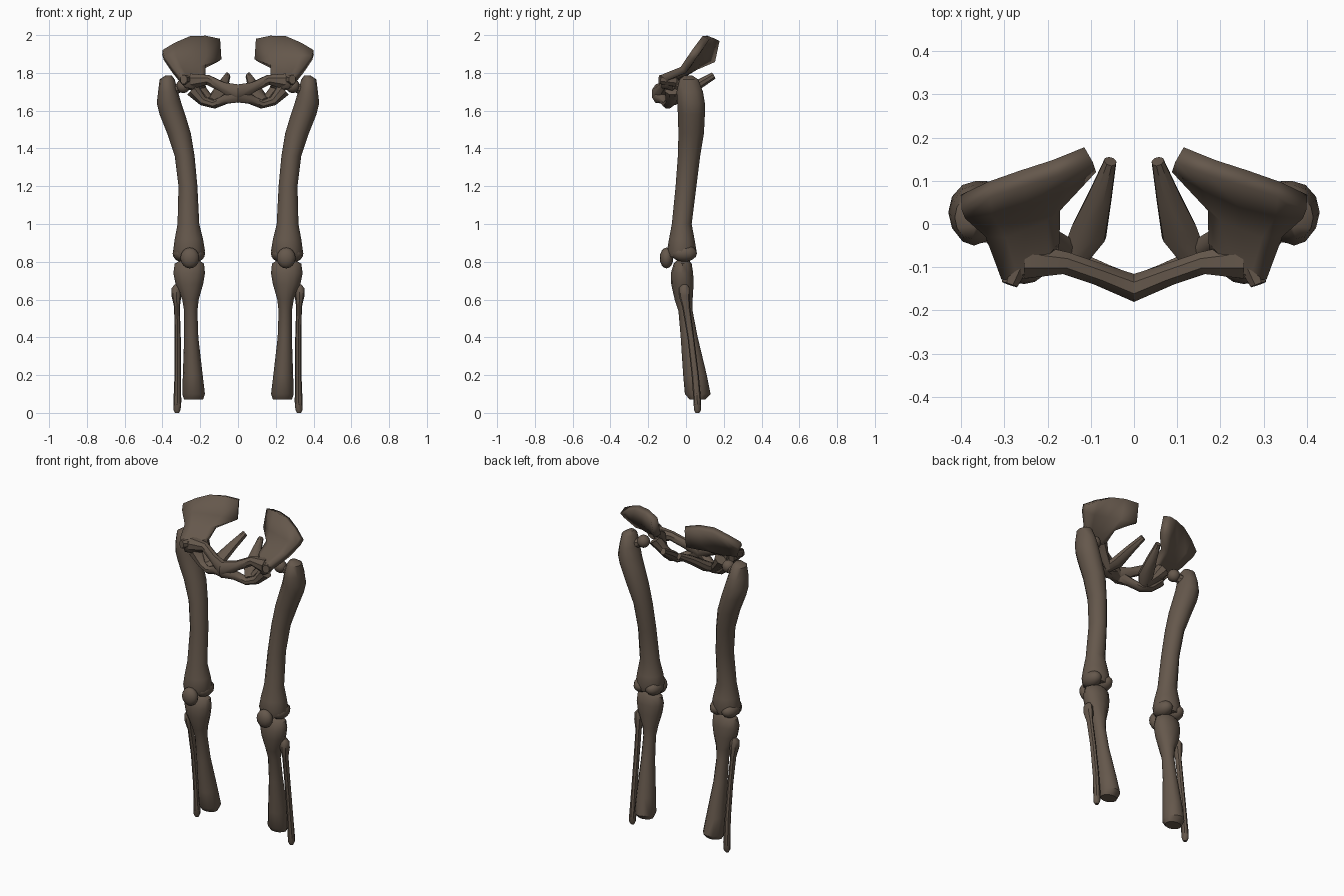
import bpy, bmesh, math
from mathutils import Vector

cube = bpy.data.objects.get("Cube")
if cube:
    bpy.data.objects.remove(cube)

bone = bpy.data.materials.new("brown_bone")
bone.use_nodes = True
colour = (0.13, 0.097, 0.072, 1)
bone.diffuse_color = colour
bsdf = bone.node_tree.nodes["Principled BSDF"]
bsdf.inputs["Base Color"].default_value = colour
bsdf.inputs["Roughness"].default_value = 0.8


def finish(name, bm, angle=42):
    bmesh.ops.recalc_face_normals(bm, faces=bm.faces)
    me = bpy.data.meshes.new(name)
    bm.to_mesh(me)
    bm.free()
    for p in me.polygons:
        p.use_smooth = True
    me.set_sharp_from_angle(angle=math.radians(angle))
    me.materials.append(bone)
    ob = bpy.data.objects.new(name, me)
    bpy.context.collection.objects.link(ob)
    return ob


def skin(bm, rings):
    n = len(rings[0])
    for a, b in zip(rings, rings[1:]):
        for i in range(n):
            j = (i + 1) % n
            bm.faces.new((a[i], a[j], b[j], b[i]))
    bm.faces.new(rings[0])
    bm.faces.new(rings[-1])


def long_bone(name, s, sections, sides=12):
    """Upright loft; each section is z, x from, x to, y from, y to."""
    bm = bmesh.new()
    rings = []
    for z, x0, x1, y0, y1 in sections:
        ring = []
        for i in range(sides):
            a = math.tau * i / sides
            x = (x0 + x1) / 2 + (x1 - x0) / 2 * math.cos(a)
            y = (y0 + y1) / 2 + (y1 - y0) / 2 * math.sin(a)
            ring.append(bm.verts.new((s * x, y, z)))
        rings.append(ring)
    skin(bm, rings)
    return finish(name, bm)


def bar(name, s, stations, sides=8):
    """Swept bar; each station is x, y, z, half width, half height."""
    bm = bmesh.new()
    pts = [Vector(p[:3]) for p in stations]
    rings = []
    for k, (x, y, z, w, h) in enumerate(stations):
        t = (pts[min(k + 1, len(pts) - 1)] - pts[max(k - 1, 0)]).normalized()
        if x == 0:
            t = Vector((-1, 0, 0))
        side = t.cross(Vector((0, 0, 1))).normalized()
        up = side.cross(t)
        ring = []
        for i in range(sides):
            a = math.tau * (i + 0.5) / sides
            c = pts[k] + side * (w * math.cos(a)) + up * (h * math.sin(a))
            ring.append(bm.verts.new((s * c.x, c.y, c.z)))
        rings.append(ring)
    skin(bm, rings)
    return finish(name, bm)


def ball(name, s, centre, radii):
    bm = bmesh.new()
    bmesh.ops.create_uvsphere(bm, u_segments=12, v_segments=8, radius=1)
    for v in bm.verts:
        v.co = Vector((s * (centre[0] + v.co.x * radii[0]),
                       centre[1] + v.co.y * radii[1],
                       centre[2] + v.co.z * radii[2]))
    return finish(name, bm, 60)


def blade(name, s, rows, thickness):
    """Curved sheet through rows of points, thickened on both sides."""
    bm = bmesh.new()
    grid = [[bm.verts.new((s * x, y, z)) for x, y, z in row] for row in rows]
    for a, b in zip(grid, grid[1:]):
        for i in range(len(a) - 1):
            bm.faces.new((a[i], a[i + 1], b[i + 1], b[i]))
    ob = finish(name, bm, 50)
    mod = ob.modifiers.new("thickness", 'SOLIDIFY')
    mod.thickness = thickness
    mod.offset = 0
    return ob


FEMUR = [
    (1.785, .35, .385, -.01, .035), (1.765, .335, .415, -.035, .065),
    (1.70, .318, .423, -.05, .09), (1.64, .30, .43, -.046, .10),
    (1.58, .28, .415, -.043, .10), (1.48, .25, .375, -.04, .095),
    (1.36, .23, .335, -.043, .075), (1.2, .215, .315, -.055, .055),
    (1.0, .205, .32, -.075, .03), (.92, .185, .335, -.09, .045),
    (.86, .175, .343, -.10, .055), (.825, .19, .335, -.09, .045)]
TIBIA = [
    (.81, .21, .30, -.045, .015), (.79, .18, .335, -.065, .03),
    (.74, .175, .342, -.08, .038), (.68, .185, .33, -.078, .04),
    (.60, .208, .295, -.06, .035), (.54, .215, .285, -.04, .035),
    (.40, .21, .285, -.028, .062), (.2, .187, .292, -.015, .11),
    (.1, .175, .295, -.006, .13), (.07, .185, .285, .02, .10)]
FIBULA = [
    (.68, .315, .335, -.02, .005), (.66, .303, .352, -.038, .02),
    (.62, .30, .352, -.038, .022), (.56, .308, .338, -.02, .022),
    (.40, .303, .336, .008, .043), (.2, .303, .336, .03, .068),
    (.06, .30, .342, .04, .08), (.015, .304, .342, .042, .08),
    (0, .312, .334, .05, .07)]
# Hip blade rows run from the crest down to the socket
ILIUM = [
    [(.105, .16, 1.975), (.18, .13, 1.99), (.26, .105, 1.985), (.335, .08, 1.95), (.40, .05, 1.91)],
    [(.098, .137, 1.865), (.175, .09, 1.88), (.25, .055, 1.885), (.33, .035, 1.88), (.392, .03, 1.88)],
    [(.18, .045, 1.83), (.205, .02, 1.82), (.25, .0, 1.81), (.30, -.02, 1.81), (.345, -.015, 1.815)],
    [(.18, -.03, 1.785), (.205, -.055, 1.775), (.24, -.08, 1.77), (.275, -.11, 1.77), (.31, -.115, 1.775)],
    [(.19, -.05, 1.72), (.21, -.07, 1.715), (.235, -.09, 1.71), (.255, -.105, 1.715), (.275, -.11, 1.72)],
]
UPPER_RAMUS = [(.25, -.085, 1.755, .045, .045), (.16, -.09, 1.763, .028, .028),
               (.08, -.117, 1.725, .028, .028), (0, -.148, 1.69, .035, .053)]
LOWER_RAMUS = [(.24, -.075, 1.71, .04, .04), (.185, -.08, 1.65, .03, .026),
               (.125, -.095, 1.633, .03, .023), (.065, -.12, 1.66, .028, .026),
               (0, -.148, 1.685, .033, .045)]
SPIKE = [(.145, -.09, 1.645, .03, .025), (.105, -.02, 1.68, .045, .03),
         (.08, .06, 1.735, .03, .026), (.055, .145, 1.785, .015, .02)]
SOCKET_STRUT = [(.225, -.03, 1.75, .045, .045), (.19, -.04, 1.70, .03, .03),
                (.14, -.07, 1.645, .03, .022)]

for side_name, s in (("left", 1), ("right", -1)):
    # Leg bones
    long_bone(side_name + "_femur", s, FEMUR)
    ball(side_name + "_inner_condyle", s, (.22, -.01, .845), (.046, .068, .045))
    ball(side_name + "_outer_condyle", s, (.30, -.01, .845), (.046, .068, .045))
    bar(side_name + "_femur_neck", s, [(.37, .02, 1.70, .035, .035), (.285, 0, 1.73, .022, .022)])
    ball(side_name + "_femur_head", s, (.29, 0, 1.73), (.037, .037, .037))
    ball(side_name + "_kneecap", s, (.255, -.103, .82), (.05, .036, .055))
    long_bone(side_name + "_tibia", s, TIBIA)
    long_bone(side_name + "_fibula", s, FIBULA, 8)
    # Pelvis
    blade(side_name + "_hip_blade", s, ILIUM, .042)
    bar(side_name + "_hip_spur", s, [(.26, -.06, 1.76, .04, .035), (.288, -.14, 1.765, .02, .025)])
    bar(side_name + "_upper_pubic_bar", s, UPPER_RAMUS)
    bar(side_name + "_lower_pubic_bar", s, LOWER_RAMUS)
    bar(side_name + "_socket_strut", s, SOCKET_STRUT)
    bar(side_name + "_rear_spike", s, SPIKE)
